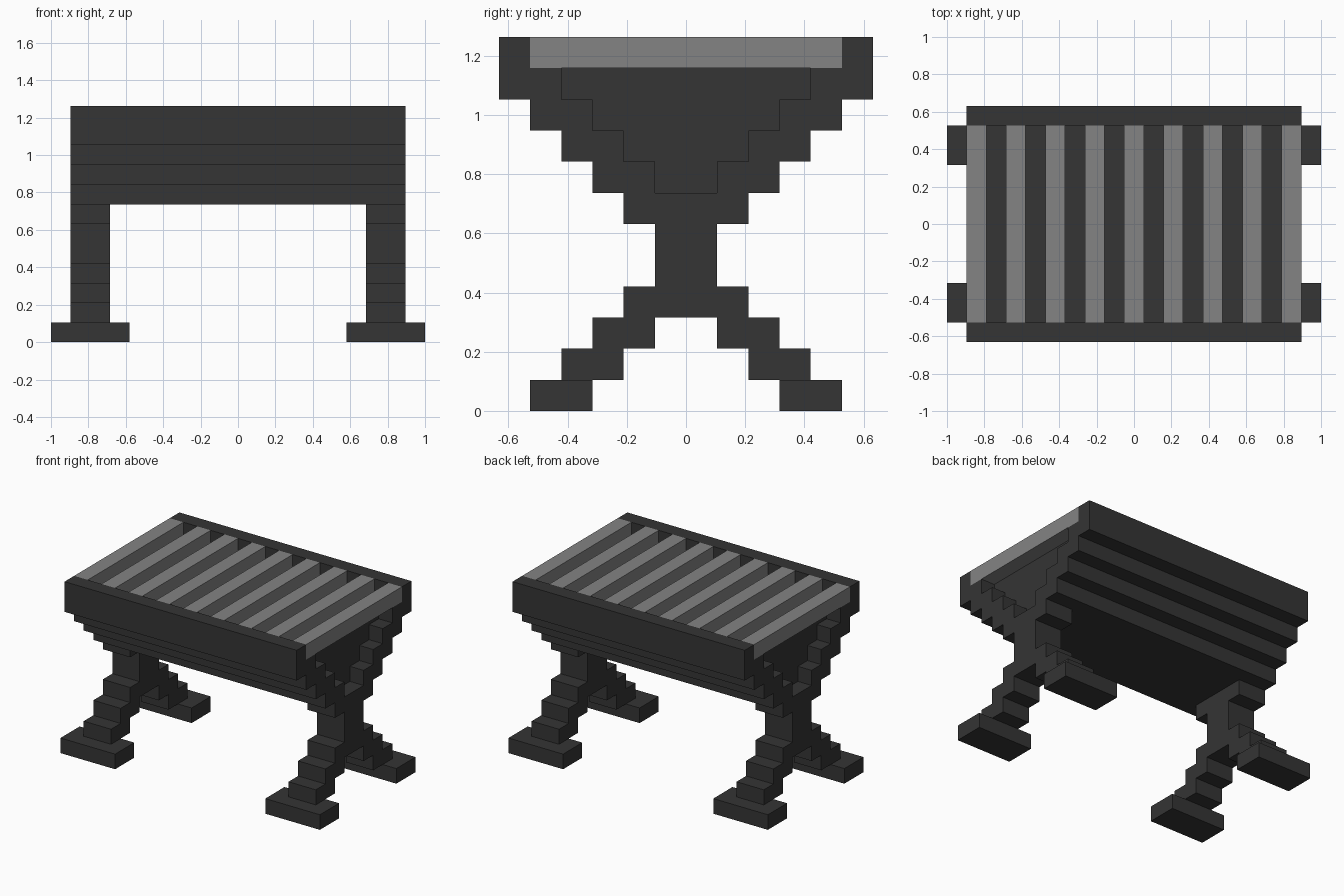
import bpy, bmesh

cube = bpy.data.objects.get("Cube")
if cube:
    bpy.data.objects.remove(cube, do_unlink=True)

U = 2 / 19  # one grid step; all sizes below are in steps


def material(name, value):
    m = bpy.data.materials.new(name)
    m.use_nodes = True
    col = (value, value, value, 1)
    m.diffuse_color = col
    bsdf = m.node_tree.nodes["Principled BSDF"]
    bsdf.inputs["Base Color"].default_value = col
    bsdf.inputs["Roughness"].default_value = 0.8
    return m


dark = material("dark grey", 0.035)
light = material("light grey", 0.23)


def prism(name, profile, x0, x1, mat):
    """Extrude a (y, z) profile along x from x0 to x1."""
    bm = bmesh.new()
    face = bm.faces.new([bm.verts.new((x0 * U, y * U, z * U)) for y, z in profile])
    ext = bmesh.ops.extrude_face_region(bm, geom=[face])["geom"]
    bmesh.ops.translate(bm, vec=((x1 - x0) * U, 0, 0),
                        verts=[v for v in ext if isinstance(v, bmesh.types.BMVert)])
    bmesh.ops.recalc_face_normals(bm, faces=bm.faces)
    mesh = bpy.data.meshes.new(name)
    bm.to_mesh(mesh)
    bm.free()
    mesh.materials.append(mat)
    obj = bpy.data.objects.new(name, mesh)
    bpy.context.collection.objects.link(obj)
    return obj


def rect(y0, y1, z0, z1):
    return [(y0, z0), (y1, z0), (y1, z1), (y0, z1)]


def mirrored(half):
    """Close a right-hand outline with its reflection across y = 0."""
    return half + [(-y, z) for y, z in reversed(half)]


# Stepped side walls of the trough, with raised rims
wall = [(6, 12), (6, 10), (5, 10), (5, 9), (4, 9), (4, 8), (3, 8), (3, 7), (1, 7),
        (1, 8), (2, 8), (2, 9), (3, 9), (3, 10), (4, 10), (4, 11), (5, 11), (5, 12)]
for side, s in (("back", 1), ("front", -1)):
    prism(side + "_stepped_wall", [(s * y, z) for y, z in wall], -8.5, 8.5, dark)

# Filling of the trough, set back from both ends
fill = [(4, 11), (4, 10), (3, 10), (3, 9), (2, 9), (2, 8), (1, 8), (1, 7)]
prism("trough_filling", mirrored(fill), -7.5, 7.5, dark)

# Light slats across the top, flush with the rims
for i in range(9):
    x = -8 + 2 * i
    prism(f"top_slat_{i + 1}", rect(-5, 5, 11, 12), x - 0.5, x + 0.5, light)

# Crossed stepped legs and their feet
leg = [(2, 7), (2, 6), (1, 6), (1, 4), (2, 4), (2, 3), (3, 3), (3, 2), (4, 2),
       (4, 1), (2, 1), (2, 2), (1, 2), (1, 3)]
for side, s in (("left", 1), ("right", -1)):
    x = 7.5 * s
    prism(side + "_crossed_leg", mirrored(leg), x - 1, x + 1, dark)
    prism(side + "_back_foot", rect(3, 5, 0, 1), x - 2, x + 2, dark)
    prism(side + "_front_foot", rect(-5, -3, 0, 1), x - 2, x + 2, dark)
